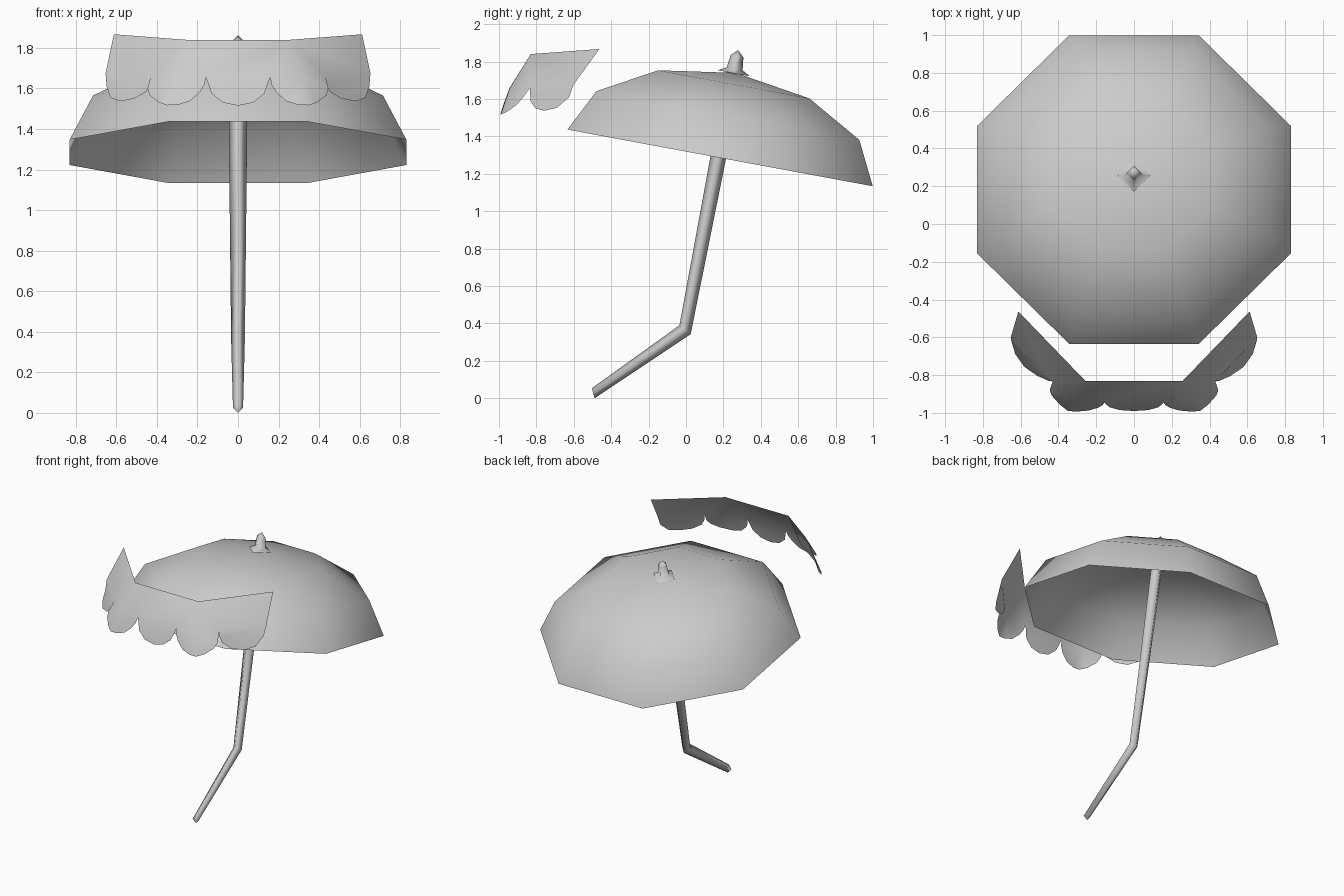
import bpy, math
from mathutils import Vector

if "Cube" in bpy.data.objects:
    bpy.data.objects.remove(bpy.data.objects["Cube"])

grey = bpy.data.materials.new("light grey")
grey.diffuse_color = (0.6, 0.6, 0.6, 1)
grey.use_nodes = True
grey.node_tree.nodes["Principled BSDF"].inputs["Base Color"].default_value = grey.diffuse_color

TILT = math.radians(-10.5)
RIM = Vector((0, 0.182, 1.285))      # centre of the canopy rim
STEM = RIM + Vector((0, -0.010, 0))  # where the pole crosses the rim plane
AXIS = Vector((0, -math.sin(TILT), math.cos(TILT)))
ALONG = Vector((0, math.cos(TILT), math.sin(TILT)))
SIDE = Vector((1, 0, 0))


def make(name, verts, faces, angle=180):
    me = bpy.data.meshes.new(name)
    me.from_pydata([tuple(v) for v in verts], [], faces)
    me.materials.append(grey)
    ob = bpy.data.objects.new(name, me)
    bpy.context.collection.objects.link(ob)
    bpy.ops.object.select_all(action='DESELECT')
    ob.select_set(True)
    bpy.context.view_layer.objects.active = ob
    bpy.ops.object.shade_smooth_by_angle(angle=math.radians(angle))
    return ob


def ring(c, u, v, n, turn=0.0):
    return [c + u * math.cos(turn + i * math.tau / n) + v * math.sin(turn + i * math.tau / n)
            for i in range(n)]


def bridge(rows, n):
    return [(r * n + i, r * n + (i + 1) % n, (r + 1) * n + (i + 1) % n, (r + 1) * n + i)
            for r in range(rows - 1) for i in range(n)]


# Canopy: tilted open octagonal dome (apothem, height along the axis)
verts = []
for a, h in [(0.830, 0), (0.715, 0.23), (0.411, 0.40)]:
    r = a / math.cos(math.pi / 8)
    verts += ring(RIM + AXIS * h, SIDE * r, ALONG * r, 8, math.pi / 8)
verts.append(RIM + AXIS * 0.462)
make("canopy", verts, bridge(3, 8) + [(16 + i, 16 + (i + 1) % 8, 24) for i in range(8)])

# Pole: four-sided, tapered, bent near the foot (centre, half width, depth vector)
rows = [
    (Vector((0, -0.496, 0.027)), 0.025, Vector((0, -0.007, 0.027))),
    (Vector((0, -0.005, 0.366)), 0.034, Vector((0, -0.030, 0.024))),
    (STEM, 0.044, ALONG * -0.042),
    (STEM + AXIS * 0.46, 0.045, ALONG * -0.043),
]
verts = []
for c, w, d in rows:
    verts += ring(c, SIDE * -w, d, 4)
make("pole", verts, bridge(4, 4) + [(3, 2, 1, 0)], 95)

# Finial: flared collar and pointed tip
verts = []
for r, h in [(0.087, 0.460), (0.043, 0.484), (0.035, 0.552)]:
    verts += ring(STEM + AXIS * h, SIDE * r, ALONG * r, 4)
verts.append(STEM + AXIS * 0.586)
make("finial", verts, bridge(3, 4) + [(8 + i, 8 + (i + 1) % 4, 12) for i in range(4)], 95)

# Valance: scalloped strip folded round two corners; right half of each lip
CORNER, END = (0.258, -0.83, 1.84), (0.612, -0.463, 1.867)
CUSP_A, CUSP_B, TAIL = (0.158, -0.945, 1.656), (0.43, -0.833, 1.66), (0.653, -0.602, 1.675)
FOLD = (0.317, -0.942, 1.658)
MID_LIP = [(0.13, -0.970, 1.575), (0.075, -0.985, 1.53), (0, -0.990, 1.515)]
CORNER_LIP = [(0.165, -0.958, 1.62), (0.188, -0.972, 1.582), (0.238, -0.987, 1.537),
              (0.30, -0.993, 1.518), (0.35, -0.990, 1.517), (0.392, -0.957, 1.532),
              (0.436, -0.908, 1.567), (0.446, -0.878, 1.60)]
SIDE_LIP = [(0.433, -0.833, 1.625), (0.452, -0.830, 1.585), (0.51, -0.805, 1.55),
            (0.58, -0.757, 1.537), (0.628, -0.69, 1.553), (0.648, -0.625, 1.61)]


def mirror(p):
    return (-p[0], p[1], p[2])


index, verts, faces = {}, [], []


def add(points):
    for p in points:
        if p not in index:
            index[p] = len(verts)
            verts.append(p)
    faces.append([index[p] for p in points])


# front panel and its central scallop
add([CORNER, mirror(CORNER), mirror(CUSP_A), CUSP_A])
add([CUSP_A, mirror(CUSP_A)] + [mirror(p) for p in MID_LIP] + MID_LIP[1::-1])

# corner and side panels with their scallops, on both sides
rim = [CUSP_A] + CORNER_LIP + [CUSP_B]
right = [[CORNER, CUSP_A, FOLD], [CORNER, FOLD, CUSP_B],
         [CORNER, CUSP_B, TAIL, END], [CUSP_B] + SIDE_LIP + [TAIL]]
right += [[FOLD, a, b] for a, b in zip(rim, rim[1:])]
for f in right:
    add(f)
    add([mirror(p) for p in reversed(f)])
make("valance", verts, faces)
